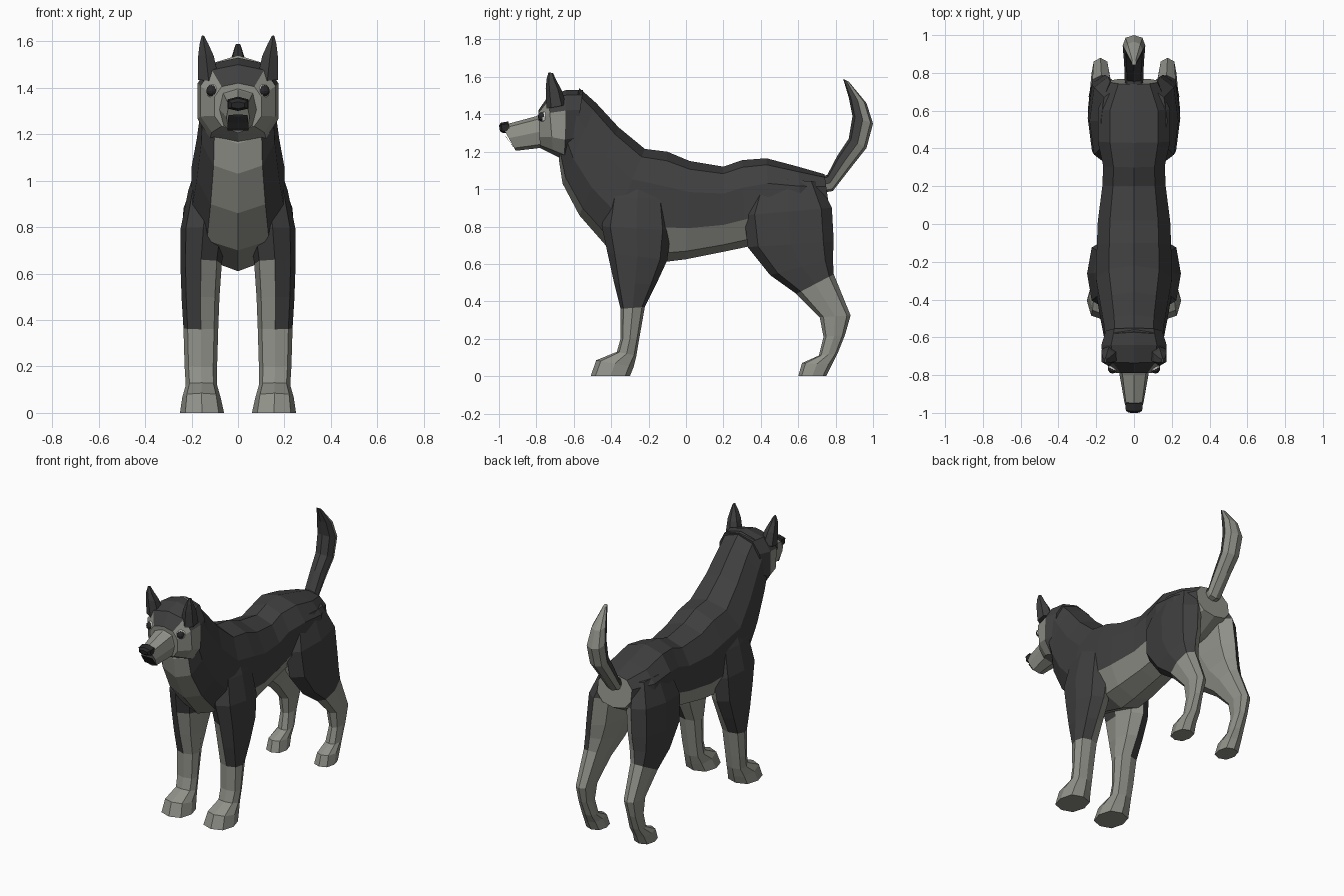
import bpy, bmesh, math
from mathutils import Vector


def material(name, rgb):
    m = bpy.data.materials.new(name)
    m.diffuse_color = (*rgb, 1)
    return m


DARK, LIGHT, BLACK, WHITE = range(4)
MATS = [material("dark_fur", (0.05, 0.05, 0.05)),
        material("light_fur", (0.28, 0.285, 0.25)),
        material("nose_black", (0.022, 0.022, 0.022)),
        material("eye_white", (0.7, 0.7, 0.7))]


def finish(name, bm, mirror=False):
    bmesh.ops.recalc_face_normals(bm, faces=bm.faces)
    me = bpy.data.meshes.new(name)
    bm.to_mesh(me)
    bm.free()
    for m in MATS:
        me.materials.append(m)
    ob = bpy.data.objects.new(name, me)
    bpy.context.collection.objects.link(ob)
    if mirror:
        ob.modifiers.new("mirror", 'MIRROR').use_mirror_merge = False
    return ob


def loft(name, rings, n, rule, power=0.85, mirror=False):
    """Skin rings (y1, z1, y2, z2, x_in, x_out); corner 0 lies at (y2, z2)."""
    bm = bmesh.new()
    soft = lambda v: math.copysign(abs(v) ** power, v) if abs(v) > 1e-6 else 0
    loops = []
    for y1, z1, y2, z2, xa, xb in rings:
        a, b = Vector((0, y1, z1)), Vector((0, y2, z2))
        loop = []
        for k in range(n):
            t = 2 * math.pi * k / n
            p = (a + b) / 2 - (a - b) / 2 * soft(math.cos(t))
            p.x = (xa + xb) / 2 + (xb - xa) / 2 * soft(math.sin(t))
            loop.append(bm.verts.new(p))
        loops.append(loop)
    for i in range(len(rings) - 1):
        for k in range(n):
            j = (k + 1) % n
            f = bm.faces.new((loops[i][k], loops[i][j], loops[i + 1][j], loops[i + 1][k]))
            f.material_index = rule(i, k, f.calc_center_median())
    for i, loop in ((0, loops[0]), (len(rings) - 1, loops[-1])):
        f = bm.faces.new(loop)
        f.material_index = rule(i, 0, f.calc_center_median())
    return finish(name, bm, mirror)


def centred(rows):
    return [(*r[:4], -r[4], r[4]) for r in rows]


# Neck and torso: back line, belly line, half width
def torso_colour(i, k, c):
    side = min(k, 9 - k)
    return LIGHT if side < (1 if i < 4 else 2) else DARK


loft("torso", centred([
    (-0.57, 1.54, -0.68, 1.16, .16), (-0.48, 1.46, -0.66, 1.03, .165),
    (-0.36, 1.33, -0.57, .86, .185), (-0.22, 1.215, -0.43, .70, .21),
    (-0.10, 1.20, -0.12, .61, .205), (0.02, 1.15, 0.0, .625, .20),
    (0.20, 1.12, 0.20, .665, .175), (0.30, 1.155, 0.32, .69, .17),
    (0.43, 1.165, 0.45, .74, .20), (0.60, 1.12, 0.62, .79, .20),
    (0.74, 1.08, 0.77, .87, .13)]), 10, torso_colour)


# Head with pale face mask
def head_colour(i, k, c):
    side = min(k, 9 - k)
    return LIGHT if i == 3 or (i == 2 and side < 4) or (i == 1 and side < 3) else DARK


loft("head", centred([
    (-.55, 1.53, -.60, 1.17, .155), (-.64, 1.53, -.65, 1.155, .18),
    (-.735, 1.50, -.71, 1.185, .168), (-.79, 1.42, -.78, 1.22, .105)]),
    10, head_colour, 0.75)

# Muzzle and nose
loft("muzzle", centred([
    (-.74, 1.42, -.70, 1.215, .10), (-.80, 1.39, -.78, 1.22, .078),
    (-.985, 1.34, -.91, 1.205, .05)]), 8, lambda i, k, c: LIGHT, 0.7)
loft("nose", centred([
    (-.95, 1.362, -.94, 1.30, .05), (-.99, 1.355, -.98, 1.30, .048),
    (-1.0, 1.34, -.995, 1.31, .03)]), 6, lambda i, k, c: BLACK, 0.7)
# Mouth line
loft("mouth", centred([
    (-.965, 1.285, -.960, 1.275, .046), (-.925, 1.226, -.915, 1.215, .05)]),
    6, lambda i, k, c: BLACK, 0.7)

# Ears
loft("ears", [
    (-.745, 1.43, -.64, 1.45, .075, .178), (-.75, 1.54, -.665, 1.53, .10, .176),
    (-.745, 1.59, -.695, 1.585, .125, .168), (-.735, 1.625, -.71, 1.62, .145, .157)],
    6, lambda i, k, c: DARK, 0.9, True)

# Eyes
for name, loc, r, mat in (("eyeballs", (.108, -.757, 1.385), .03, WHITE),
                          ("pupils", (.113, -.767, 1.387), .025, BLACK)):
    bm = bmesh.new()
    bmesh.ops.create_uvsphere(bm, u_segments=10, v_segments=6, radius=r)
    bmesh.ops.translate(bm, verts=bm.verts, vec=loc)
    for f in bm.faces:
        f.material_index = mat
    finish(name, bm, True)


# Front legs: front edge, back edge, inner and outer x
def front_colour(i, k, c):
    return LIGHT if i >= 5 or (k >= 4 and c.z < .72) else DARK


loft("front_legs", [
    (-.34, 1.12, -.16, 1.1, .05, .165), (-.42, .96, -.10, .95, .05, .215),
    (-.45, .80, -.08, .78, .05, .248), (-.42, .66, -.10, .62, .07, .248),
    (-.385, .50, -.16, .49, .08, .243), (-.35, .36, -.22, .37, .085, .235),
    (-.35, .20, -.25, .20, .09, .23), (-.37, .13, -.265, .11, .09, .225),
    (-.48, .085, -.28, .05, .075, .24), (-.51, 0, -.30, 0, .06, .25)],
    8, front_colour, 0.8, True)


# Hind legs with thigh, hock and paw
def hind_colour(i, k, c):
    return LIGHT if i >= 4 or (k >= 4 and c.z < .82) else DARK


loft("hind_legs", [
    (.38, 1.06, .71, 1.04, .04, .175), (.31, .86, .78, .90, .04, .235),
    (.33, .69, .79, .72, .06, .245), (.45, .54, .785, .63, .085, .243),
    (.59, .44, .79, .545, .11, .235), (.715, .315, .88, .325, .13, .225),
    (.735, .21, .85, .22, .14, .22), (.71, .11, .81, .12, .13, .222),
    (.62, .07, .78, .06, .125, .235), (.60, 0, .75, 0, .115, .24)],
    8, hind_colour, 0.8, True)

# Tail, dark on its front side
loft("tail", centred([
    (.71, 1.07, .73, .98, .045), (.755, 1.075, .785, .99, .05),
    (.81, 1.18, .89, 1.125, .052), (.87, 1.27, .965, 1.22, .058),
    (.89, 1.39, 1.0, 1.35, .06), (.87, 1.49, .965, 1.46, .045),
    (.84, 1.59, .87, 1.575, .012)]), 8,
    lambda i, k, c: DARK if 2 <= k <= 5 else LIGHT)
